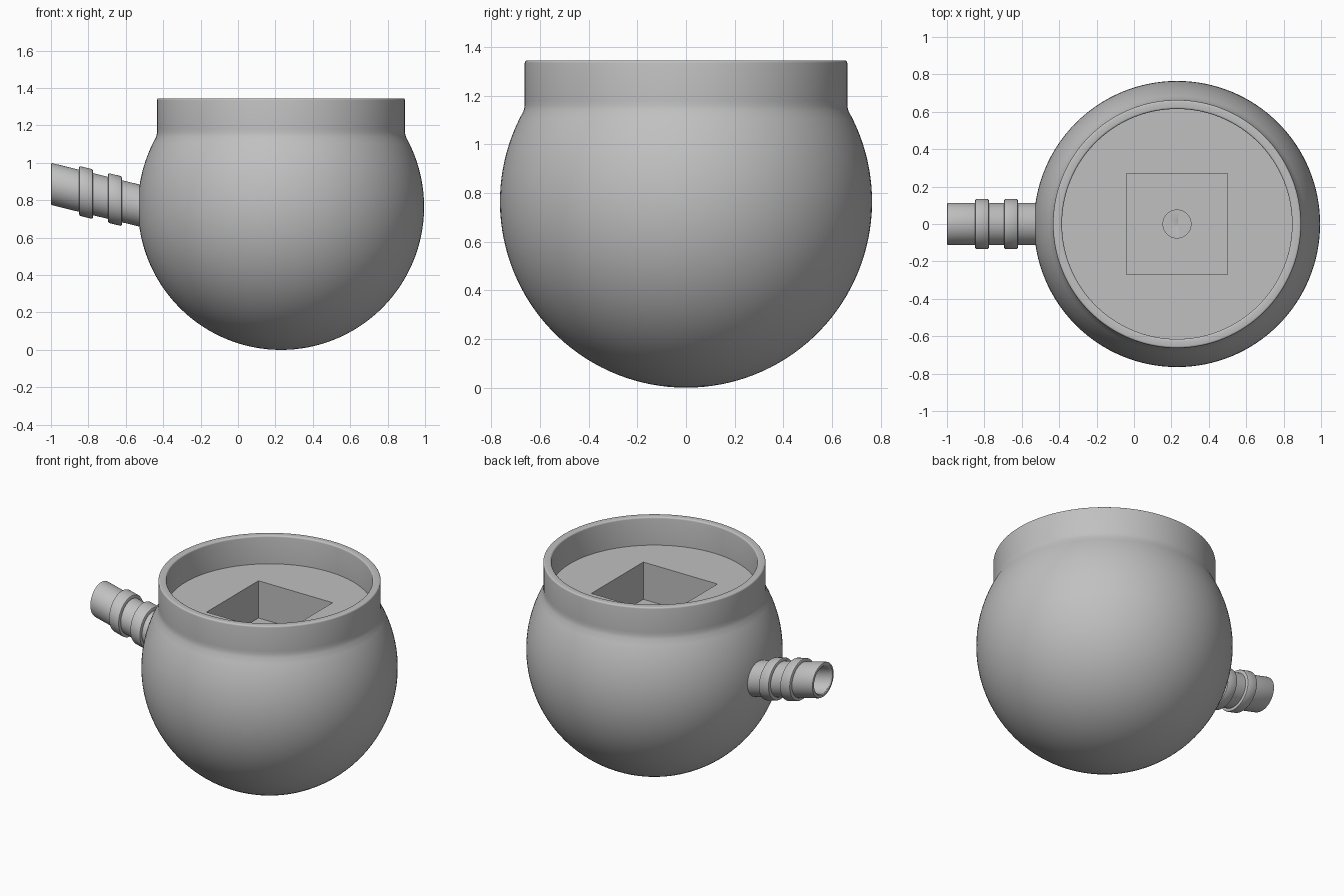
import bpy, bmesh
from math import sin, cos, pi, radians
from mathutils import Matrix, Vector

cube = bpy.data.objects.get("Cube")
if cube:
    bpy.data.objects.remove(cube, do_unlink=True)

CX = 0.235           # bowl axis
R = 0.765            # bowl radius
COLLAR, INNER = 0.663, 0.615
TOP, FLOOR = 1.345, 1.16
SLOPE = 0.245        # stem drops towards the bowl

grey = bpy.data.materials.new("matte_grey")
grey.use_nodes = True
colour = (0.53, 0.53, 0.53, 1)
grey.diffuse_color = colour
grey.node_tree.nodes["Principled BSDF"].inputs["Base Color"].default_value = colour


def make(name, bm):
    bmesh.ops.remove_doubles(bm, verts=bm.verts, dist=1e-5)
    bmesh.ops.recalc_face_normals(bm, faces=bm.faces)
    mesh = bpy.data.meshes.new(name)
    bm.to_mesh(mesh)
    bm.free()
    mesh.materials.append(grey)
    obj = bpy.data.objects.new(name, mesh)
    bpy.context.collection.objects.link(obj)
    return obj


def lathe(profile, steps, closed=False):
    """Spin (radius, height) points about the z axis."""
    bm = bmesh.new()
    verts = [bm.verts.new((r, 0, h)) for r, h in profile]
    pairs = list(zip(verts, verts[1:]))
    if closed:
        pairs.append((verts[-1], verts[0]))
    edges = [bm.edges.new(p) for p in pairs]
    bmesh.ops.spin(bm, geom=verts + edges, axis=(0, 0, 1), cent=(0, 0, 0),
                   angle=2 * pi, steps=steps, use_duplicate=False)
    return bm


def lay_along_stem(bm):
    """Turn a lathed shape onto x and shear it along the stem slope."""
    for v in bm.verts:
        x, y, h = v.co
        v.co = Vector((h, y, x + 0.8875 - SLOPE * (h + 1)))


def fillet(r, h, size, start):
    """Quarter-round profile points about a corner centre."""
    return [(r + size * cos(start + i * pi / 8), h + size * sin(start + i * pi / 8))
            for i in range(5)]


def smooth(obj):
    bpy.ops.object.select_all(action='DESELECT')
    obj.select_set(True)
    bpy.context.view_layer.objects.active = obj
    bpy.ops.object.shade_smooth_by_angle(angle=radians(32))


# Bowl: ball, upright collar with a rounded rim, and a recessed floor
last = radians(29.2)
profile = [(R * cos(a), R + R * sin(a))
           for a in [-pi / 2 + (last + pi / 2) * i / 44 for i in range(45)]]
profile[0] = (0, 0)
profile += [(COLLAR, 1.16), (COLLAR, 1.18)]
profile += fillet(COLLAR - 0.01, TOP - 0.01, 0.01, 0)
profile += fillet(INNER + 0.01, TOP - 0.01, 0.01, pi / 2)
profile += [(INNER, FLOOR), (0, FLOOR)]
bm = lathe(profile, 128)
bmesh.ops.translate(bm, verts=bm.verts, vec=(CX - 0.005, 0, 0))
bowl = make("bowl", bm)

# Cutters: square pocket, round drain hole, sloping airway
bm = bmesh.new()
bmesh.ops.create_cube(bm, size=1, matrix=Matrix.Translation((CX - 0.005, 0, 1.065))
                      @ Matrix.Diagonal((0.54, 0.54, 0.3, 1)))
cutters = [make("pocket_cutter", bm)]

bm = lathe([(0, 0.52), (0.075, 0.52), (0.075, 1.0), (0, 1.0)], 48)
bmesh.ops.translate(bm, verts=bm.verts, vec=(CX - 0.005, 0, 0))
cutters.append(make("drain_cutter", bm))

bm = lathe([(0, -0.7), (0.07, -0.7), (0.07, CX), (0, CX)], 40)
lay_along_stem(bm)
cutters.append(make("airway_cutter", bm))

bpy.context.view_layer.objects.active = bowl
for cutter in cutters:
    mod = bowl.modifiers.new(cutter.name, 'BOOLEAN')
    mod.operation = 'DIFFERENCE'
    mod.solver = 'EXACT'
    mod.object = cutter
    bpy.ops.object.modifier_apply(modifier=mod.name)
    bpy.data.objects.remove(cutter, do_unlink=True)
smooth(bowl)

# Stem: hollow tube with two raised rings
TUBE, RING, BORE, B = 0.1125, 0.133, 0.085, 0.008
outline = [(BORE, -0.45), (BORE, -0.985), (BORE + 0.005, -0.995), (BORE + 0.012, -1.0),
           (TUBE - B, -1.0), (TUBE - 0.002, -0.998), (TUBE, -1 + B)]
for left, right in ((-0.85, -0.775), (-0.695, -0.62)):
    outline += [(TUBE, left), (RING - B, left), (RING - 0.002, left + 0.003),
                (RING, left + B), (RING, right - B), (RING - 0.002, right - 0.003),
                (RING - B, right), (TUBE, right)]
outline.append((TUBE, -0.45))
bm = lathe(outline, 64, closed=True)
lay_along_stem(bm)
smooth(make("stem", bm))
